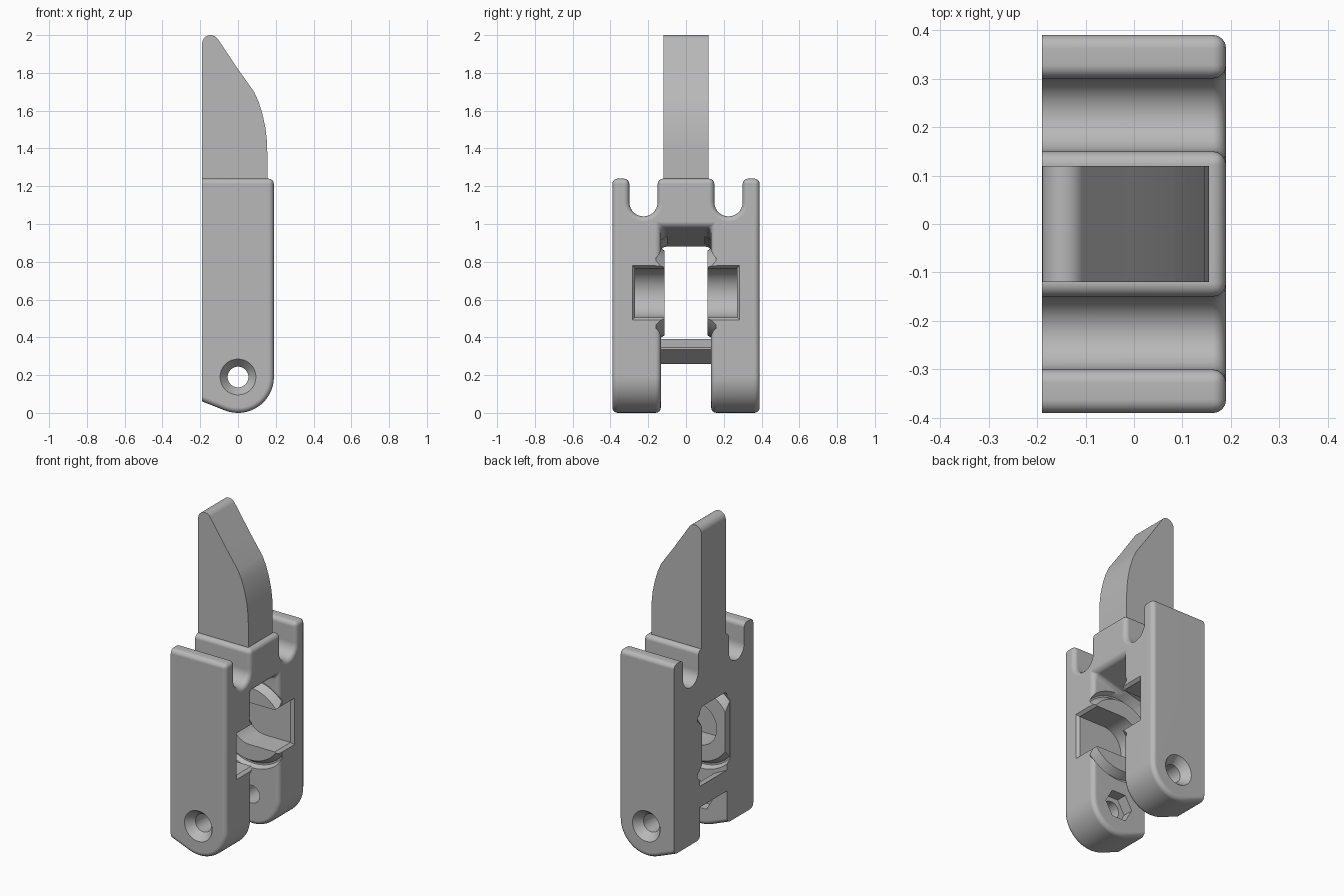
import bpy, bmesh, math

if "Cube" in bpy.data.objects:
    bpy.data.objects.remove(bpy.data.objects["Cube"])

grey = bpy.data.materials.new("plain grey")
grey.diffuse_color = (0.48, 0.48, 0.48, 1)
grey.use_nodes = True
grey.node_tree.nodes["Principled BSDF"].inputs["Base Color"].default_value = grey.diffuse_color


def loft(name, ring0, ring1):
    """Closed solid between two matching rings of 3D points."""
    bm = bmesh.new()
    a = [bm.verts.new(p) for p in ring0]
    b = [bm.verts.new(p) for p in ring1]
    bm.faces.new(a)
    bm.faces.new(b)
    n = len(a)
    for i in range(n):
        j = (i + 1) % n
        bm.faces.new((a[i], a[j], b[j], b[i]))
    bmesh.ops.recalc_face_normals(bm, faces=bm.faces[:])
    me = bpy.data.meshes.new(name)
    bm.to_mesh(me)
    bm.free()
    ob = bpy.data.objects.new(name, me)
    bpy.context.collection.objects.link(ob)
    me.materials.append(grey)
    return ob


def prism_y(name, pts, y0, y1):
    return loft(name, [(x, y0, z) for x, z in pts], [(x, y1, z) for x, z in pts])


def prism_x(name, pts, x0, x1):
    return loft(name, [(x0, y, z) for y, z in pts], [(x1, y, z) for y, z in pts])


def arc(cx, cy, r, a0, a1, n):
    return [(cx + r * math.cos(math.radians(a0 + (a1 - a0) * i / n)),
             cy + r * math.sin(math.radians(a0 + (a1 - a0) * i / n))) for i in range(n + 1)]


def cone_y(name, z, y0, r0, y1, r1, n=48):
    ring = lambda y, r: [(x, y, zz) for x, zz in arc(0, z, r, 0, 360, n)[:-1]]
    return loft(name, ring(y0, r0), ring(y1, r1))


def box(name, x0, x1, y0, y1, z0, z1):
    return prism_y(name, [(x0, z0), (x1, z0), (x1, z1), (x0, z1)], y0, y1)


def apply_mods(ob):
    dg = bpy.context.evaluated_depsgraph_get()
    me = bpy.data.meshes.new_from_object(ob.evaluated_get(dg))
    ob.modifiers.clear()
    ob.data = me


def combine(ob, tool, op='DIFFERENCE'):
    m = ob.modifiers.new("bool", 'BOOLEAN')
    m.operation, m.solver, m.object = op, 'EXACT', tool
    apply_mods(ob)
    bpy.data.objects.remove(tool)


# body outline with rounded foot, extended backwards before trimming
body = prism_y("body", [(-0.3, 0.104)] + arc(0, 0.19, 0.19, 248.4, 360, 18)
               + [(0.19, 1.24), (-0.3, 1.24)], -0.39, 0.39)

# gap between the legs, with sloping ceiling
combine(body, prism_y("gap", [(-0.5, -0.2), (0.4, -0.2), (0.4, 1.043), (-0.5, 0.794)],
                      -0.133, 0.133))

# rounded notches in the top
for s in (-1, 1):
    c = 0.225 * s
    combine(body, prism_x("notch", [(c - 0.075, 1.4)] + arc(c, 1.115, 0.075, 180, 360, 14)
                          + [(c + 0.075, 1.4)], -0.5, 0.4))

# soft outer edges, then a flat sharp back
bev = body.modifiers.new("bevel", 'BEVEL')
bev.width, bev.segments = 0.028, 4
bev.limit_method, bev.angle_limit = 'ANGLE', math.radians(30)
bev.use_clamp_overlap = False
apply_mods(body)
combine(body, box("trim", -0.6, -0.19, -1, 1, -1, 3))

# pivot seats inside both legs
Z = 0.635
for s in (-1, 1):
    combine(body, cone_y("groove", Z, s * 0.10, 0.30, s * 0.16, 0.265))
    boss = cone_y("boss", Z, s * 0.175, 0.265, s * 0.115, 0.225)
    combine(boss, box("trim", 0.189, 0.6, -1, 1, -1, 3))
    combine(boss, box("trim", -0.6, -0.189, -1, 1, -1, 3))
    combine(body, boss, 'UNION')
    # round-ended pocket open to the front edge
    slot = arc(0, Z, 0.13, 90, 270, 24) + [(0.4, Z - 0.13), (0.4, Z + 0.13)]
    combine(body, prism_y("pocket", slot, s * 0.05, s * 0.27))
    # chamfered pocket mouth
    def mouth(x, g):
        return [(x, s * 0.05, Z - 0.13 - g), (x, s * (0.27 + g), Z - 0.13 - g),
                (x, s * (0.27 + g), Z + 0.13 + g), (x, s * 0.05, Z + 0.13 + g)]
    combine(body, loft("mouth", mouth(0.17, -0.002), mouth(0.21, 0.03)))

# screw holes, countersinks and nut recess
combine(body, cone_y("hole", 0.19, -0.6, 0.055, 0.6, 0.055, 32))
for s in (-1, 1):
    combine(body, cone_y("sink", 0.19, s * 0.41, 0.111, s * 0.335, 0.051, 32))
combine(body, cone_y("nut", 0.19, -0.20, 0.095, -0.10, 0.095, 6))

# crossbar between the legs at the back
bar = prism_y("crossbar", [(-0.189, 0.26), (-0.10, 0.335), (-0.10, 0.345), (-0.189, 0.39)],
              -0.15, 0.15)

# pointed finger
tip = arc(-0.145, 1.955, 0.045, 180, 34, 10)
finger = prism_y("finger", [(-0.19, 1.22)] + tip
                 + [(0.0, 1.82), (0.085, 1.70), (0.11, 1.645), (0.13, 1.58), (0.145, 1.51),
                    (0.153, 1.44), (0.155, 1.38), (0.155, 1.22)], -0.12, 0.12)

# smooth shading with sharp edges kept
for ob in (body, bar, finger):
    bpy.ops.object.select_all(action='DESELECT')
    ob.select_set(True)
    bpy.context.view_layer.objects.active = ob
    bpy.ops.object.shade_smooth_by_angle(angle=math.radians(30))
    wn = ob.modifiers.new("weighted normals", 'WEIGHTED_NORMAL')
    wn.keep_sharp = True
